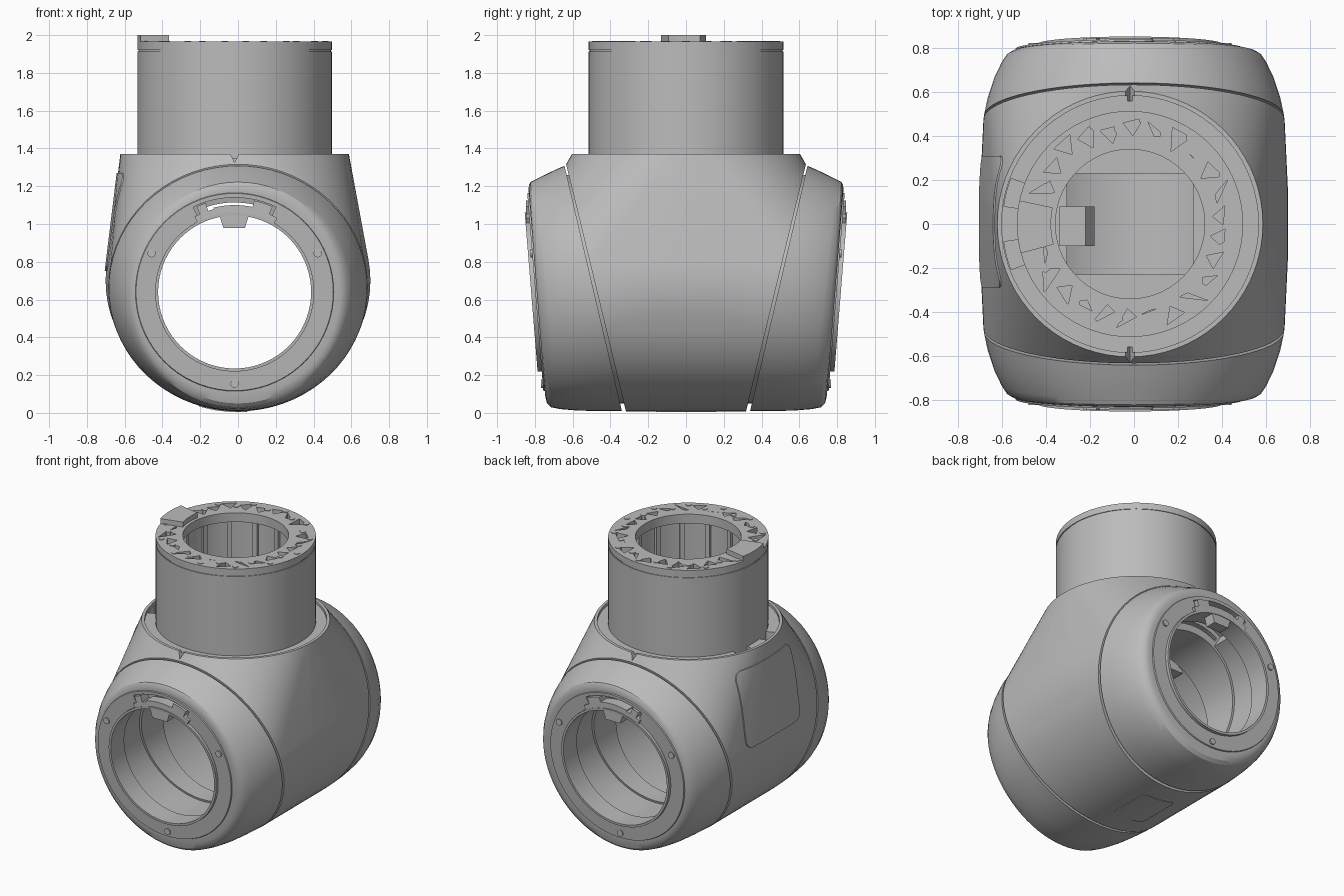
import bpy, bmesh, random
from math import sin, cos, pi, radians

if "Cube" in bpy.data.objects:
    bpy.data.objects.remove(bpy.data.objects["Cube"])

random.seed(4)
SEG = 72
CX, CZ = -0.018, 0.64          # bore and column axes
SA, SB = 0.316, 0.242          # tilted seam plane y = SA + SB z
FA, FB = 0.738, 0.081          # tilted face plane

grey = bpy.data.materials.new("housing grey")
grey.use_nodes = True
grey.diffuse_color = (0.5, 0.5, 0.5, 1)
grey.node_tree.nodes["Principled BSDF"].inputs["Base Color"].default_value = (0.5, 0.5, 0.5, 1)


def finish(name, bm):
    bmesh.ops.recalc_face_normals(bm, faces=bm.faces)
    mesh = bpy.data.meshes.new(name)
    bm.to_mesh(mesh)
    bm.free()
    mesh.materials.append(grey)
    ob = bpy.data.objects.new(name, mesh)
    bpy.context.collection.objects.link(ob)
    return ob


def loft(name, rings, closed=False):
    """Skin a list of equal point rings; closed joins last ring to first."""
    bm = bmesh.new()
    vs = [[bm.verts.new(p) for p in r] for r in rings]
    n = len(vs[0])
    pairs = list(zip(vs, vs[1:])) + ([(vs[-1], vs[0])] if closed else [])
    for a, b in pairs:
        for i in range(n):
            j = (i + 1) % n
            bm.faces.new((a[i], a[j], b[j], b[i]))
    if not closed:
        bm.faces.new(vs[0])
        bm.faces.new(vs[-1])
    return finish(name, bm)


def oval(cx, cz, rx, rz, a, b, s):
    """Upright ellipse lying on the tilted plane y = s * (a + b z)."""
    pts = []
    for i in range(SEG):
        t = 2 * pi * i / SEG
        z = cz + rz * sin(t)
        pts.append((cx + rx * cos(t), s * (a + b * z), z))
    return pts


def disc(r, z):
    return [(CX + r * cos(2 * pi * i / SEG), r * sin(2 * pi * i / SEG), z) for i in range(SEG)]


def lathe(name, profile, closed=False):
    return loft(name, [disc(r, z) for r, z in profile], closed)


def bore(name, r, half):
    return loft(name, [oval(CX, CZ, r, r, half, 0, s) for s in (-1, 1)])


def sector(name, r0, r1, a0, a1, lo, hi, axis):
    """Ring segment prism along y (in the bore) or z (on the column)."""
    angs = [radians(a0 + (a1 - a0) * i / 12) for i in range(13)]
    flat = [(r1 * cos(a), r1 * sin(a)) for a in angs] + [(r0 * cos(a), r0 * sin(a)) for a in reversed(angs)]
    put = (lambda u, v, t: (CX + u, t, CZ + v)) if axis == "y" else (lambda u, v, t: (CX + u, v, t))
    return loft(name, [[put(u, v, t) for u, v in flat] for t in (lo, hi)])


def rounded_rect(cu, cv, hu, hv, r):
    pts = []
    for k, (su, sv) in enumerate(((1, 1), (-1, 1), (-1, -1), (1, -1))):
        for i in range(6):
            a = pi / 2 * (k + i / 5)
            pts.append((cu + su * (hu - r) + r * cos(a), cv + sv * (hv - r) + r * sin(a)))
    return pts


def cut(ob, cutters, op="DIFFERENCE"):
    bpy.context.view_layer.objects.active = ob
    for c in cutters:
        m = ob.modifiers.new("cut", "BOOLEAN")
        m.operation, m.solver, m.object = op, "EXACT", c
        bpy.ops.object.modifier_apply(modifier=m.name)
        bpy.data.objects.remove(c)
    return ob


def prism_y(name, outline, ys):
    return loft(name, [[(x, y, z) for x, z in outline] for y in ys])


def hull_body(name, g=0.0):
    """Bulged barrel between two tilted seams, blended up into the round neck."""
    bm = bmesh.new()
    pts = disc(0.605 + g, 1.37)
    for s in (-1, 1):
        pts += oval(0, 0.70, 0.701 + g, 0.65 + g, 0.16, 0, s)
        pts += oval(0, 0.662, 0.686 + g, 0.654 + g, SA, SB, s)
    for p in pts:
        bm.verts.new(p)
    bmesh.ops.convex_hull(bm, input=bm.verts)
    bmesh.ops.delete(bm, geom=[v for v in bm.verts if not v.link_faces], context="VERTS")
    bmesh.ops.dissolve_limit(bm, angle_limit=0.002, verts=bm.verts, edges=bm.edges)
    return finish(name, bm)


# Main housing, hollowed by the bore, a wider middle chamber and the neck shaft
notch = [(CX - 0.035, 1.4), (CX + 0.035, 1.4), (CX, 1.325)]
cut(hull_body("main_housing"), [
    bore("bore_cutter", 0.405, 1),
    bore("chamber_cutter", 0.56, 0.23),
    lathe("shaft_cutter", [(0.45, 1.12), (0.45, 1.6)]),
    lathe("neck_recess_cutter", [(0.585, 1.35), (0.585, 1.6)]),
    sector("slit_cutter", 0.45, 0.474, 68, 114, -1, 1, "y"),
    sector("neck_slot_cutter", 0.50, 0.58, 159, 172, 1.15, 1.4, "z"),
    sector("neck_slot_cutter", 0.50, 0.58, 188, 201, 1.15, 1.4, "z"),
    prism_y("notch_cutter", notch, (-0.75, -0.56)),
    prism_y("notch_cutter", notch, (0.56, 0.75)),
])

# Side hatch and small bottom hatch, following the housing surface
hatch = rounded_rect(0.01, 1.01, 0.30, 0.26, 0.06)
cut(hull_body("side_hatch", 0.007),
    [loft("hatch_shape", [[(x, u, v) for u, v in hatch] for x in (-1, -0.592)])], "INTERSECT")
small = rounded_rect(-0.08, 0, 0.13, 0.16, 0.03)
cut(hull_body("bottom_hatch", 0.004),
    [loft("hatch_shape", [[(u, v, z) for u, v in small] for z in (-0.5, 0.07)])], "INTERSECT")

# End caps: (fraction from seam to face, bottom z, top z, half width)
CAP = [(0.0, 0.05, 1.26, 0.65), (0.05, 0.05, 1.26, 0.65), (0.05, 0.01, 1.308, 0.684),
       (0.3, 0.01, 1.287, 0.668), (0.6, 0.012, 1.258, 0.638), (0.82, 0.02, 1.235, 0.605),
       (0.94, 0.03, 1.222, 0.58), (0.985, 0.05, 1.205, 0.557), (1.0, 0.085, 1.175, 0.54)]
for s, side in ((-1, "front"), (1, "back")):
    rings = []
    for f, lo, hi, rx in CAP:
        rings.append(oval(0, (lo + hi) / 2, rx, (hi - lo) / 2,
                          SA + (FA - SA) * f, SB + (FB - SB) * f, s))
    rings.append(oval(CX, CZ, 0.525, 0.525, FA, FB, s))
    rings.append(oval(CX, CZ, 0.522, 0.522, FA + 0.008, FB, s))
    cut(loft(side + "_cap", rings), [bore("bore_cutter", 0.42, 1),
                                     sector("slot_cutter", 0.38, 0.5, 64, 116, -1, 1, "y")])

    # Thin lip around the bore
    loft(side + "_bore_lip", [oval(CX, CZ, r, r, FA + d, FB, s)
                              for r, d in ((0.421, -0.12), (0.421, 0.03), (0.405, 0.03), (0.405, -0.12))], True)

    # Latch at the top of the bore
    ys = sorted((s * 0.77, s * 0.848))
    sector(side + "_latch_arc", 0.405, 0.452, 60, 118, ys[0], ys[1], "y")
    tab = [(CX - 0.085, 1.06), (CX - 0.06, 0.98), (CX + 0.055, 0.98), (CX + 0.08, 1.06)]
    prism_y(side + "_latch_tab", tab, ys)
    for a0, a1, r in ((66, 78, 0.495), (78, 104, 0.46), (108, 114, 0.495)):
        sector(side + "_latch_block", 0.44, r, a0, a1, ys[0], ys[1], "y")

    # Face screws
    for deg in (25, 155, 270):
        x, z = CX + 0.485 * cos(radians(deg)), CZ + 0.485 * sin(radians(deg))
        bpy.ops.mesh.primitive_cylinder_add(vertices=12, radius=0.022, depth=0.03, rotation=(pi / 2, 0, 0),
                                            location=(x, s * (FA + FB * z + 0.002), z))
        bpy.context.object.name = side + "_face_screw"

# Column with a groove near its top and an inner flange
column = lathe("column", [(0.515, 1.25), (0.515, 1.912), (0.510, 1.912), (0.510, 1.920), (0.515, 1.920),
                          (0.515, 1.965), (0.34, 1.965), (0.34, 1.90), (0.385, 1.90), (0.385, 1.25)], True)
pockets = []
for i in range(26):
    a = 2 * pi * i / 26 + 0.09
    if abs(a - pi) < 0.3:
        continue
    tri = [(random.uniform(0.40, 0.50), a + d) for d in (-0.1, 0.0, 0.1)]
    tri[1] = (0.37 + random.uniform(0, 0.05), a)
    pockets.append(loft("pocket_cutter", [[(CX + r * cos(t), r * sin(t), z) for r, t in tri] for z in (1.92, 2.1)]))
cut(column, pockets)

# Ring of flange bolts, mostly sunk into the flange
for i in range(26):
    a, r = 2 * pi * i / 26, (0.48, 0.435)[i % 2]
    bpy.ops.mesh.primitive_cylinder_add(vertices=6, radius=0.02, depth=0.05,
                                        location=(CX + r * cos(a), r * sin(a), 1.944))
    bpy.context.object.name = "flange_bolt"

# Key on the flange and ribs inside the column
sector("flange_key", 0.36, 0.515, 168, 195, 1.95, 2.0, "z")
for i in range(14):
    a = i * 360 / 14
    sector("column_rib", 0.365, 0.39, a, a + 5, 1.45, 1.905, "z")

# Guide block inside the shaft
prism_y("guide_block", [(-0.34, 1.08), (-0.22, 1.08), (-0.18, 1.14), (-0.22, 1.2), (-0.34, 1.2)], (-0.1, 0.08))

# Shading and material for every part
bpy.ops.object.select_all(action="DESELECT")
for ob in bpy.context.scene.objects:
    if ob.type == "MESH":
        if not ob.data.materials:
            ob.data.materials.append(grey)
        ob.select_set(True)
        bpy.context.view_layer.objects.active = ob
bpy.ops.object.shade_smooth_by_angle(angle=radians(30))
